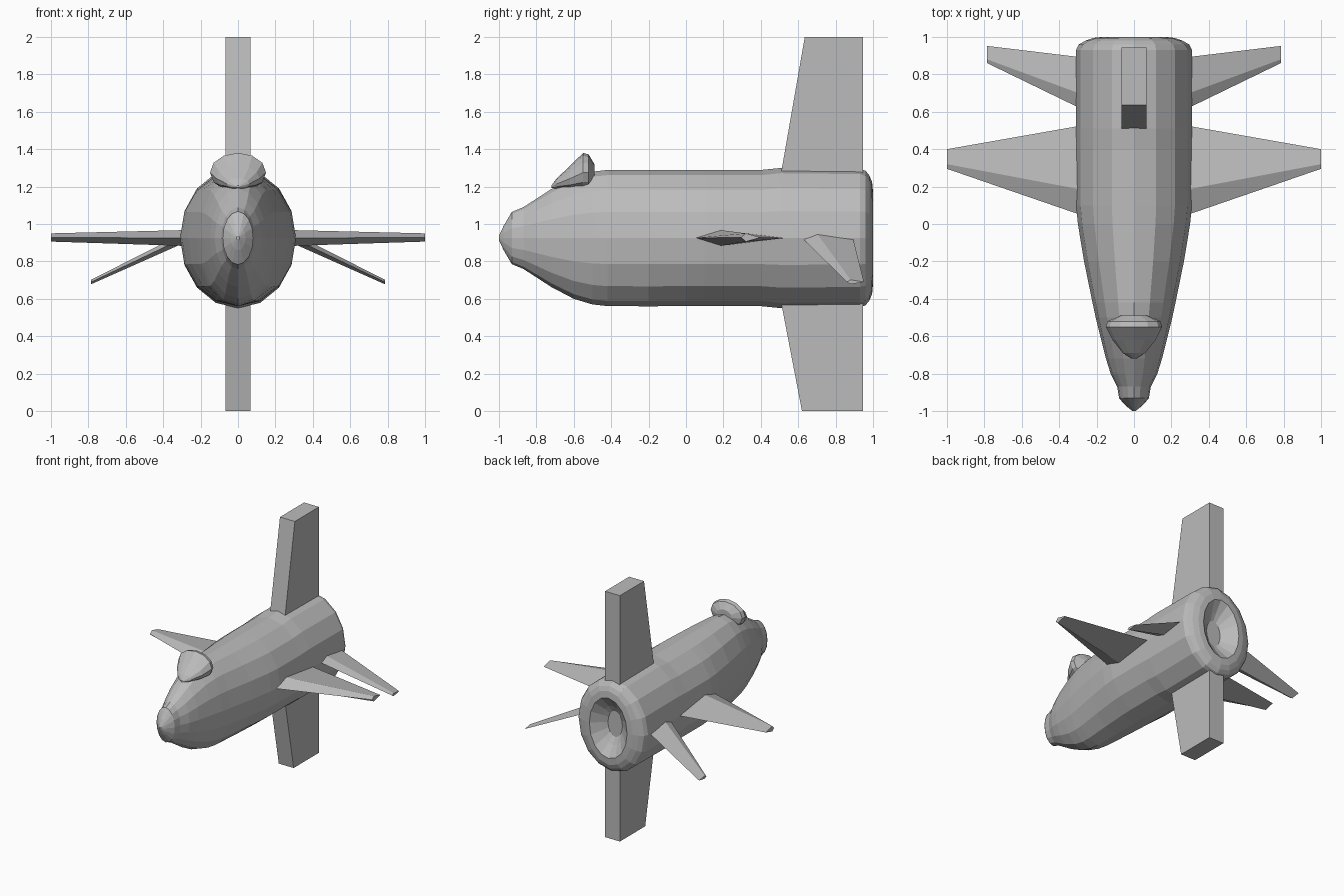
import bpy, bmesh, math

cube = bpy.data.objects.get("Cube")
if cube:
    bpy.data.objects.remove(cube, do_unlink=True)

grey = bpy.data.materials.new("mid grey")
grey.use_nodes = True
COLOUR = (0.5, 0.5, 0.5, 1)
grey.diffuse_color = COLOUR
grey.node_tree.nodes["Principled BSDF"].inputs["Base Color"].default_value = COLOUR


def loft(name, sections):
    """Skin a row of equal closed sections and cap both ends."""
    bm = bmesh.new()
    rings = [[bm.verts.new(p) for p in s] for s in sections]
    n = len(rings[0])
    for a, b in zip(rings, rings[1:]):
        for i in range(n):
            j = (i + 1) % n
            bm.faces.new((a[i], a[j], b[j], b[i]))
    bm.faces.new(rings[0])
    bm.faces.new(rings[-1])
    bmesh.ops.recalc_face_normals(bm, faces=bm.faces)
    mesh = bpy.data.meshes.new(name)
    bm.to_mesh(mesh)
    bm.free()
    mesh.materials.append(grey)
    ob = bpy.data.objects.new(name, mesh)
    bpy.context.collection.objects.link(ob)
    return ob


def oval(y, zc, rx, rz, sides=16):
    angles = [math.tau * i / sides for i in range(sides)]
    return [(rx * math.cos(a), y, zc + rz * math.sin(a)) for a in angles]


def diamond(x, z, front, ridge, rear, thick):
    """Aerofoil section: sharp at the front and rear, thickest at the ridge."""
    return [(x, front, z), (x, ridge, z + thick), (x, rear, z), (x, ridge, z - thick)]


AXIS = 0.925

# Hull with a hollow tail: y, half width, half height
hull = [
    (-0.93, 0.08, 0.14), (-0.87, 0.09, 0.165), (-0.80, 0.125, 0.21),
    (-0.72, 0.15, 0.262), (-0.60, 0.18, 0.325), (-0.50, 0.205, 0.355),
    (-0.42, 0.222, 0.364), (-0.20, 0.267, 0.365), (0, 0.30, 0.364),
    (0.10, 0.31, 0.364), (0.40, 0.31, 0.364), (0.51, 0.31, 0.375),
    (0.93, 0.31, 0.37), (0.96, 0.295, 0.36), (0.98, 0.26, 0.335),
    (0.995, 0.215, 0.30), (1.0, 0.17, 0.245), (0.94, 0.10, 0.16),
    (0.91, 0.065, 0.105),
]
loft("hull", [oval(y, AXIS, rx, rz) for y, rx, rz in hull])

# Nose cone
nose = [(-1.0, 0.008, 0.012), (-0.975, 0.04, 0.065), (-0.93, 0.082, 0.142)]
loft("nose_cone", [oval(y, AXIS, rx, rz) for y, rx, rz in nose])

# Cockpit canopy: y, centre height, half width, half height
canopy = [
    (-0.72, 1.20, 0.01, 0.006), (-0.69, 1.215, 0.06, 0.03),
    (-0.62, 1.243, 0.115, 0.068), (-0.55, 1.275, 0.15, 0.105),
    (-0.52, 1.275, 0.142, 0.097), (-0.49, 1.27, 0.07, 0.05),
]
loft("canopy", [oval(*row, sides=12) for row in canopy])

# Upright slab fins: front edge at root and tip, shared straight rear edge
for name, tip_z, tip_front in (("upper_fin", 2.0, 0.635), ("lower_fin", 0.0, 0.62)):
    root_z = AXIS + (0.3 if tip_z > AXIS else -0.3)
    root_front = 0.50
    loft(name, [
        [(-0.067, f, z), (0.067, f, z), (0.067, 0.945, z), (-0.067, 0.945, z)]
        for z, f in ((root_z, root_front), (tip_z, tip_front))
    ])

# Main wings and drooping tail fins on both sides
for side, s in (("left", 1), ("right", -1)):
    loft(side + "_wing", [
        diamond(s * 0.26, 0.925, 0.04, 0.18, 0.53, 0.043),
        diamond(s * 1.0, 0.928, 0.295, 0.32, 0.40, 0.022),
    ])
    loft(side + "_tail_fin", [
        diamond(s * 0.27, 0.935, 0.61, 0.69, 0.89, 0.028),
        diamond(s * 0.785, 0.69, 0.86, 0.88, 0.952, 0.012),
    ])
